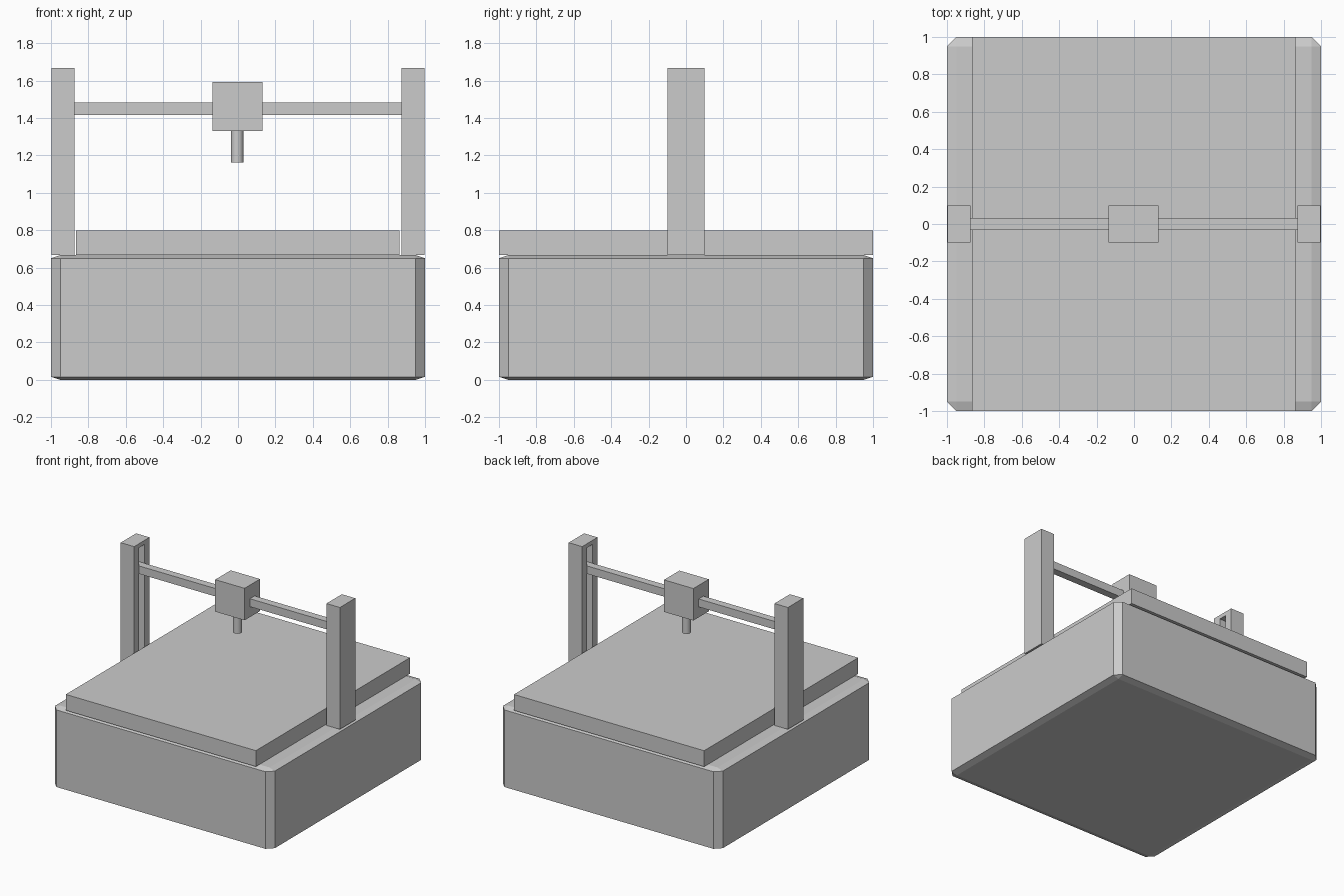
import bpy
import math
from mathutils import Vector

if "Cube" in bpy.data.objects:
    bpy.data.objects.remove(bpy.data.objects["Cube"], do_unlink=True)

# Single plain grey finish
grey = bpy.data.materials.new("light grey")
grey.use_nodes = True
grey.diffuse_color = (0.6, 0.6, 0.6, 1)
grey.node_tree.nodes["Principled BSDF"].inputs["Base Color"].default_value = (0.6, 0.6, 0.6, 1)


def box(name, lo, hi):
    """Box spanning two opposite corners."""
    lo, hi = Vector(lo), Vector(hi)
    bpy.ops.mesh.primitive_cube_add(size=1, location=(lo + hi) / 2)
    ob = bpy.context.object
    ob.name = name
    ob.scale = hi - lo
    bpy.ops.object.transform_apply(location=False, rotation=False, scale=True)
    ob.data.materials.append(grey)
    return ob


# Base: chamfered cube, squashed so its chamfers are shallow in height
base = box("base", (-1, -1, -0.6667), (1, 1, 1.3333))
chamfer = base.modifiers.new("chamfer", "BEVEL")
chamfer.width = 0.05
chamfer.segments = 1
base.scale.z = 1 / 3

# Print bed resting on the base
box("bed", (-0.865, -1, 0.669), (0.863, 1, 0.80))

# Upright posts with a closed guide slot on the inner faces
for side, label in ((1, "left"), (-1, "right")):
    inner, outer = 0.874 * side, 0.996 * side
    post = box(label + "_post",
               (min(inner, outer), -0.1, 0.667), (max(inner, outer), 0.1, 1.668))
    a, b = 0.80 * side, 0.935 * side
    cutter = box(label + "_slot_cutter",
                 (min(a, b), -0.034, 0.70), (max(a, b), 0.034, 1.635))
    cutter.hide_render = True
    cutter.hide_viewport = True
    cut = post.modifiers.new("slot", "BOOLEAN")
    cut.operation = "DIFFERENCE"
    cut.solver = "EXACT"
    cut.object = cutter

# Cross rail running between the slots
box("cross_rail", (-0.934, -0.031, 1.417), (0.934, 0.031, 1.482))

# Print head and nozzle
box("print_head", (-0.137, -0.1, 1.331), (0.13, 0.1, 1.594))
bpy.ops.mesh.primitive_cylinder_add(vertices=32, radius=0.033, depth=0.18,
                                    location=(-0.004, 0, 1.252))
nozzle = bpy.context.object
nozzle.name = "nozzle"
nozzle.data.materials.append(grey)
bpy.ops.object.shade_smooth_by_angle(angle=math.radians(30))
